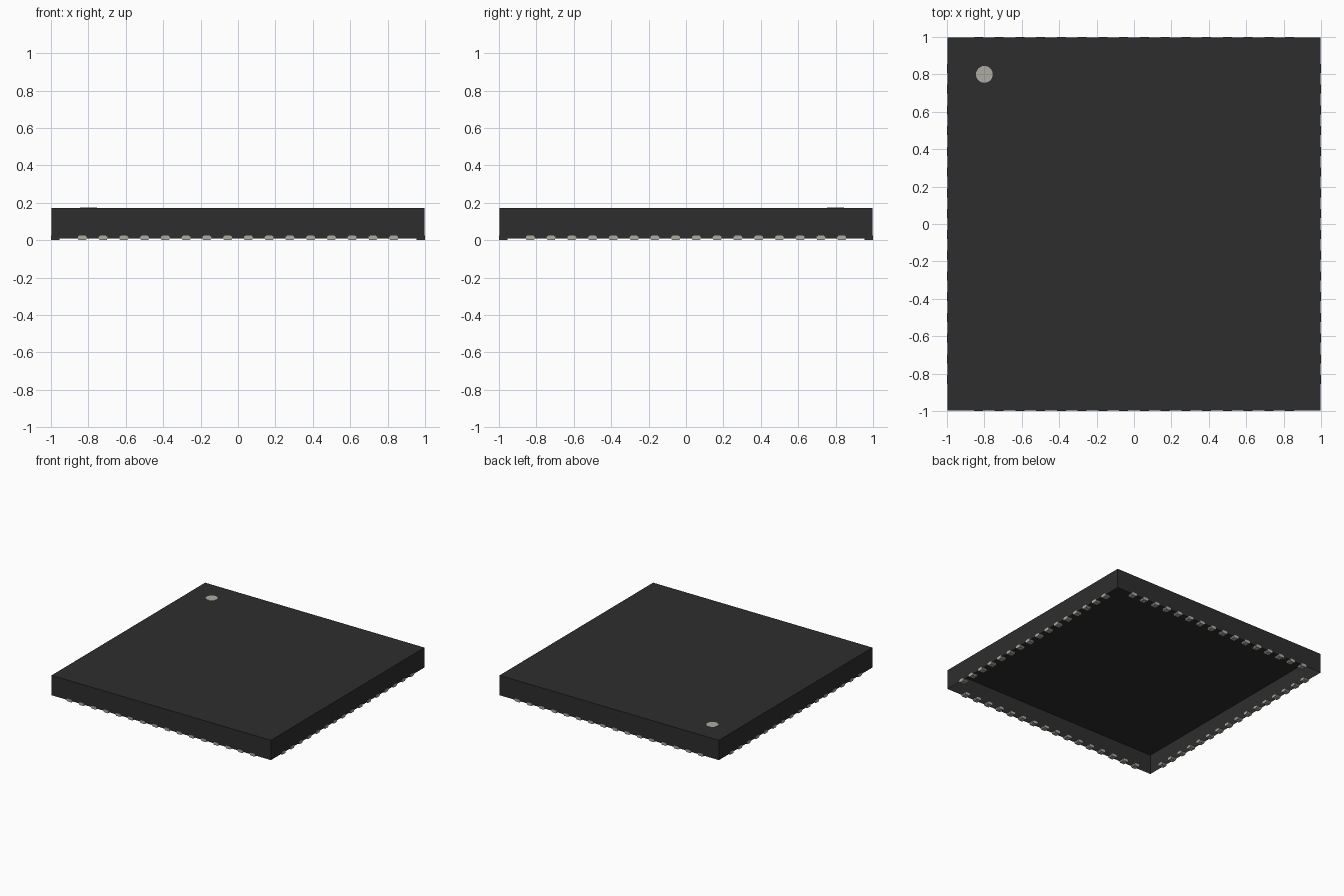
import bpy, bmesh, math
from mathutils import Matrix, Vector

if "Cube" in bpy.data.objects:
    bpy.data.objects.remove(bpy.data.objects["Cube"])


def material(name, rgb):
    mat = bpy.data.materials.new(name)
    mat.use_nodes = True
    color = (*rgb, 1)
    mat.diffuse_color = color
    mat.node_tree.nodes["Principled BSDF"].inputs["Base Color"].default_value = color
    return mat


def finish(name, bm, mat):
    mesh = bpy.data.meshes.new(name)
    bm.to_mesh(mesh)
    bm.free()
    mesh.materials.append(mat)
    obj = bpy.data.objects.new(name, mesh)
    bpy.context.collection.objects.link(obj)
    return obj


black = material("charcoal plastic", (0.027, 0.027, 0.027))
silver = material("warm silver", (0.42, 0.41, 0.36))

HALF, BOTTOM, TOP = 0.997, 0.01, 0.173
PADS, PITCH = 16, 0.111

# Package body: thin-walled lid, open underneath
bm = bmesh.new()
bmesh.ops.create_cube(bm, size=1, matrix=Matrix.Translation((0, 0, (TOP + BOTTOM) / 2))
                      @ Matrix.Diagonal((2 * HALF, 2 * HALF, TOP - BOTTOM, 1)))
underside = [f for f in bm.faces if f.normal.z < -0.5]
bmesh.ops.delete(bm, geom=underside, context="FACES")
finish("package_body", bm, black)

# Orientation dot on the top
bm = bmesh.new()
bmesh.ops.create_cone(bm, cap_ends=True, segments=24, radius1=0.045, radius2=0.045,
                      depth=0.004, matrix=Matrix.Translation((-0.8, 0.8, TOP)))
finish("orientation_dot", bm, silver)

# Contact pads: chamfered profile pushed inward, one row per side
profile = [(-0.018, 0), (0.018, 0), (0.024, 0.007), (0.024, 0.017),
           (0.016, 0.024), (-0.016, 0.024), (-0.024, 0.017), (-0.024, 0.007)]
for side, angle in (("front", 0), ("left", 90), ("back", 180), ("right", 270)):
    bm = bmesh.new()
    for i in range(PADS):
        x = (i - (PADS - 1) / 2) * PITCH
        face = bm.faces.new([bm.verts.new((x + px, -1, pz)) for px, pz in profile])
        out = bmesh.ops.extrude_face_region(bm, geom=[face], use_keep_orig=True)
        moved = [g for g in out["geom"] if isinstance(g, bmesh.types.BMVert)]
        bmesh.ops.translate(bm, verts=moved, vec=Vector((0, 0.045, 0)))
    bmesh.ops.recalc_face_normals(bm, faces=bm.faces)
    bm.transform(Matrix.Rotation(math.radians(angle), 4, "Z"))
    finish(side + "_contact_pads", bm, silver)
